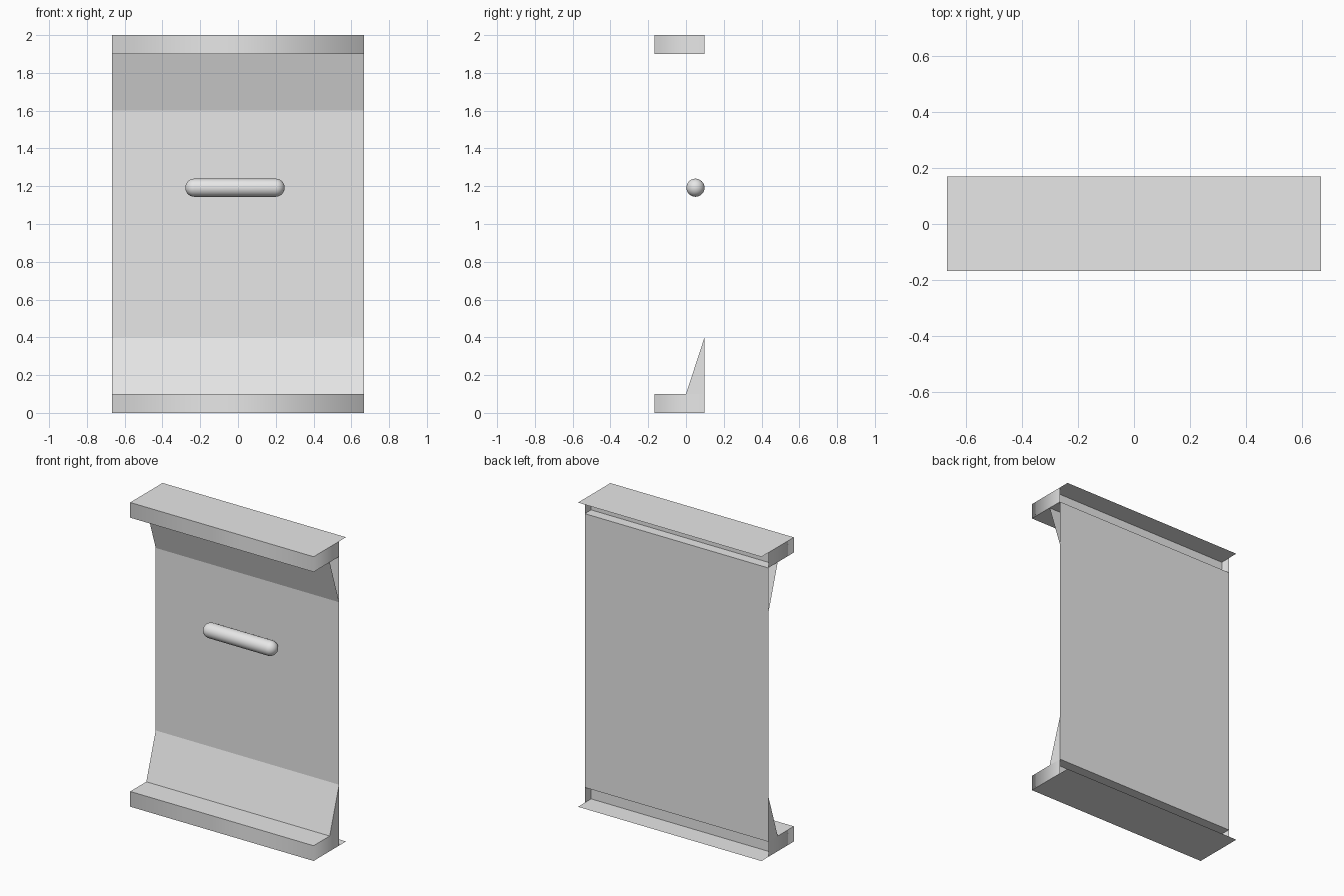
import bpy
import bmesh
from math import pi, cos, sin

cube = bpy.data.objects.get("Cube")
if cube:
    bpy.data.objects.remove(cube, do_unlink=True)

HALF_W = 0.667                       # half width of the whole door
FRONT, BACK, EDGE = -0.167, 0.098, 0.169
HEIGHT, RIM = 2.0, 0.1
CHANNEL = 0.033                      # depth of the open rear channels

grey = bpy.data.materials.new("light_grey")
grey.use_nodes = True
grey.diffuse_color = (0.8, 0.8, 0.8, 1)
grey.node_tree.nodes["Principled BSDF"].inputs["Base Color"].default_value = (0.8, 0.8, 0.8, 1)


def add_object(name, bm, smooth=False):
    mesh = bpy.data.meshes.new(name)
    for face in bm.faces:
        face.smooth = smooth
    bm.to_mesh(mesh)
    bm.free()
    mesh.materials.append(grey)
    obj = bpy.data.objects.new(name, mesh)
    bpy.context.collection.objects.link(obj)
    return obj


def strip(name, start, end):
    """Thin sheet across the width, between two (y, z) points."""
    bm = bmesh.new()
    corners = [(-HALF_W, *start), (HALF_W, *start), (HALF_W, *end), (-HALF_W, *end)]
    bm.faces.new([bm.verts.new(c) for c in corners])
    return add_object(name, bm)


def rim_walls(name, z0, z1):
    """Front and end walls of a rail, softly shaded around the corners."""
    bm = bmesh.new()
    path = [(-HALF_W, BACK), (-HALF_W, FRONT), (HALF_W, FRONT), (HALF_W, BACK)]
    low = [bm.verts.new((x, y, z0)) for x, y in path]
    high = [bm.verts.new((x, y, z1)) for x, y in path]
    for i in range(len(path) - 1):
        bm.faces.new((low[i], low[i + 1], high[i + 1], high[i]))
    return add_object(name, bm, smooth=True)


# Main panel
LOW, HIGH = RIM, HEIGHT - RIM
strip("panel", (BACK, LOW), (BACK, HIGH))

# Top rail: overhanging lid, underside, channel wall and sloped brace
strip("top_lid", (FRONT, HEIGHT), (EDGE, HEIGHT))
strip("top_underside", (BACK, HIGH), (FRONT, HIGH))
strip("top_channel_wall", (CHANNEL, HEIGHT), (CHANNEL, HIGH))
strip("top_slope", (BACK, HIGH - 0.3), (0, HIGH))
rim_walls("top_rim", HIGH, HEIGHT)

# Bottom rail: overhanging base, ledge, channel wall and sloped brace
strip("bottom_base", (EDGE, 0), (FRONT, 0))
strip("bottom_ledge", (FRONT, LOW), (BACK, LOW))
strip("bottom_channel_wall", (CHANNEL, LOW), (CHANNEL, 0))
strip("bottom_slope", (0, LOW), (BACK, LOW + 0.3))
rim_walls("bottom_rim", 0, LOW)

# Triangular ends closing the bottom brace
for side, label in ((1, "left"), (-1, "right")):
    bm = bmesh.new()
    points = [(0, LOW), (BACK, LOW), (BACK, LOW + 0.3)][::side]
    bm.faces.new([bm.verts.new((side * HALF_W, y, z)) for y, z in points])
    add_object(f"bottom_slope_end_{label}", bm)

# Rounded handle bar, a half outline spun around its long axis
RADIUS, REACH, STEPS = 0.048, 0.215, 8
bm = bmesh.new()
arc = [i * pi / 2 / STEPS for i in range(STEPS + 1)]
outline = [(-REACH - RADIUS * cos(a), RADIUS * sin(a)) for a in arc]
outline += [(-x, r) for x, r in reversed(outline)]
verts = [bm.verts.new((x, 0, r)) for x, r in outline]
edges = [bm.edges.new(pair) for pair in zip(verts, verts[1:])]
bmesh.ops.spin(bm, geom=verts + edges, cent=(0, 0, 0), axis=(1, 0, 0),
               angle=2 * pi, steps=32)
bmesh.ops.remove_doubles(bm, verts=bm.verts, dist=0.0001)
bmesh.ops.recalc_face_normals(bm, faces=bm.faces)
handle = add_object("handle", bm, smooth=True)
handle.location = (-0.016, 0.05, 1.192)
